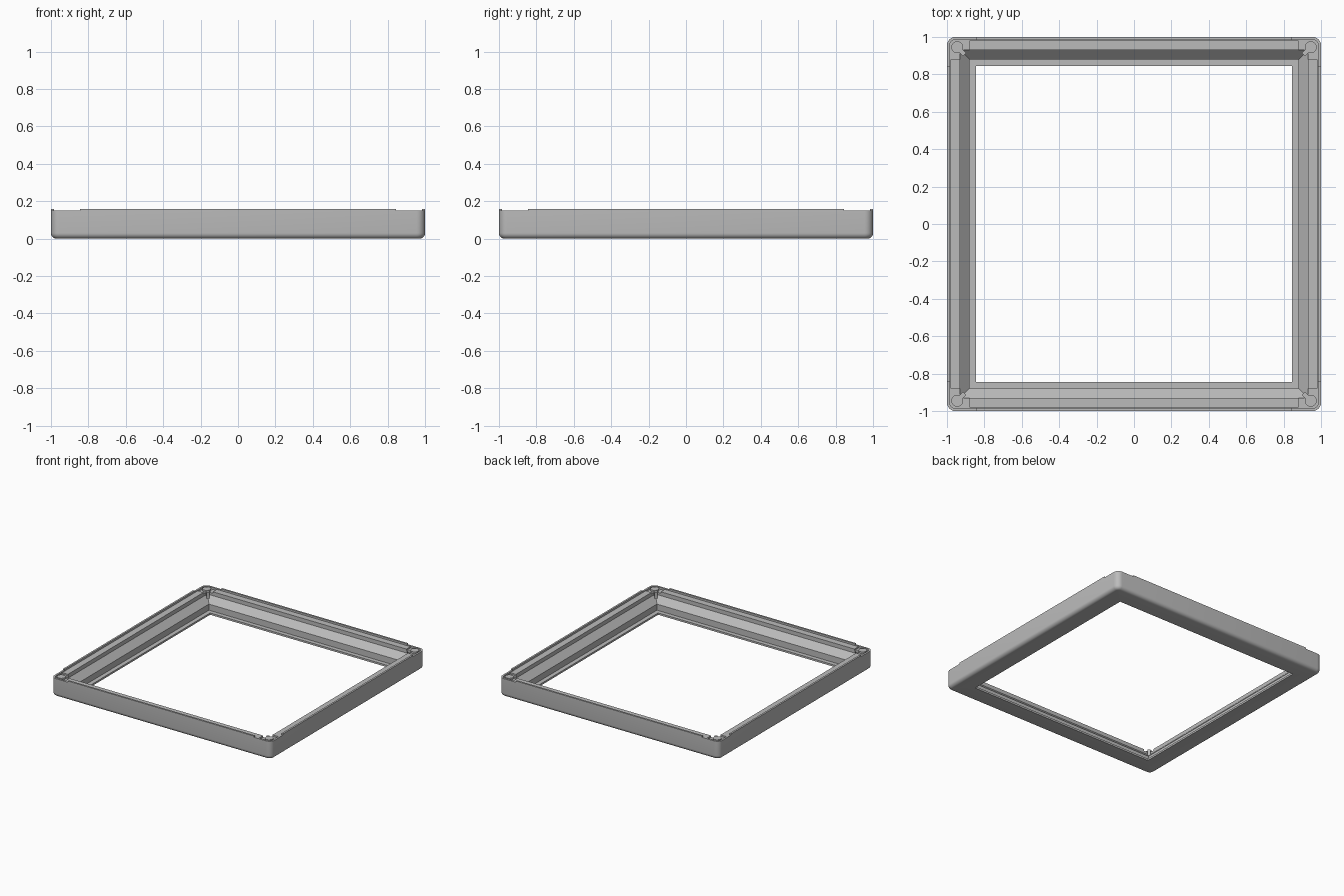
import bpy, bmesh, math
from mathutils import Matrix, Vector

cube = bpy.data.objects.get("Cube")
if cube:
    bpy.data.objects.remove(cube, do_unlink=True)

# Single grey plastic
grey = bpy.data.materials.new("grey plastic")
grey.use_nodes = True
tone = (0.5, 0.5, 0.5, 1)
grey.diffuse_color = tone
grey.node_tree.nodes["Principled BSDF"].inputs["Base Color"].default_value = tone


def finish(bm, name):
    bmesh.ops.recalc_face_normals(bm, faces=bm.faces)
    mesh = bpy.data.meshes.new(name)
    bm.to_mesh(mesh)
    bm.free()
    mesh.materials.append(grey)
    obj = bpy.data.objects.new(name, mesh)
    bpy.context.collection.objects.link(obj)
    return obj


def smooth(obj):
    bpy.ops.object.select_all(action="DESELECT")
    obj.select_set(True)
    bpy.context.view_layer.objects.active = obj
    bpy.ops.object.shade_smooth_by_angle(angle=math.radians(35))


def rounded_square(bm, half, z, radius, steps=6):
    ring = []
    for corner in range(4):
        turn = corner * math.pi / 2
        centre = Matrix.Rotation(turn, 3, "Z") @ Vector((half - radius, half - radius, z))
        for i in range(steps + 1):
            a = turn + i / steps * math.pi / 2
            ring.append(bm.verts.new(centre + Vector((math.cos(a), math.sin(a), 0)) * radius))
    return ring


def box(name, x0, x1, y0, y1, z0, z1, turn):
    bm = bmesh.new()
    size = Matrix.Diagonal((x1 - x0, y1 - y0, z1 - z0, 1))
    place = Matrix.Translation(((x0 + x1) / 2, (y0 + y1) / 2, (z0 + z1) / 2))
    bmesh.ops.create_cube(bm, size=1, matrix=Matrix.Rotation(turn, 4, "Z") @ place @ size)
    return finish(bm, name)


# Frame section: half width, height, corner radius
bend = 0.03
section = [(0.845, 0, 0)]
for i in range(7):
    a = i / 6 * math.pi / 2
    section.append((1 - bend + bend * math.sin(a), bend - bend * math.cos(a),
                    0.045 - bend + bend * math.sin(a)))
section += [(1, 0.15, 0.045), (0.985, 0.15, 0.03), (0.985, 0.135, 0.03),
            (0.93, 0.135, 0), (0.93, 0.115, 0), (0.88, 0.065, 0),
            (0.88, 0.015, 0), (0.845, 0.015, 0)]
bm = bmesh.new()
rings = [rounded_square(bm, *p) for p in section]
for r, ring in enumerate(rings):
    following = rings[(r + 1) % len(rings)]
    for i in range(len(ring)):
        j = (i + 1) % len(ring)
        bm.faces.new((ring[i], ring[j], following[j], following[i]))
bmesh.ops.remove_doubles(bm, verts=bm.verts, dist=0.0001)
smooth(finish(bm, "frame_body"))

# Rails, raised outer lips and corner fittings on each side
for side, label in enumerate(("front", "left", "back", "right")):
    turn = side * math.pi / 2
    box(label + "_rail", -0.88, 0.88, -0.982, -0.93, 0.12, 0.147, turn)
    box(label + "_lip", -0.845, 0.845, -1, -0.985, 0.145, 0.16, turn)
    spin = turn + math.pi / 4
    diagonal = math.sqrt(2)
    box(label + "_corner_rib", 0.905 * diagonal, 0.95 * diagonal, -0.012, 0.012, 0.06, 0.145, spin)
    bm = bmesh.new()
    spot = Matrix.Rotation(spin, 4, "Z") @ Matrix.Translation((0.945 * diagonal, 0, 0.13))
    bmesh.ops.create_cone(bm, cap_ends=True, segments=24, radius1=0.032, radius2=0.032,
                          depth=0.04, matrix=spot)
    smooth(finish(bm, label + "_corner_boss"))
